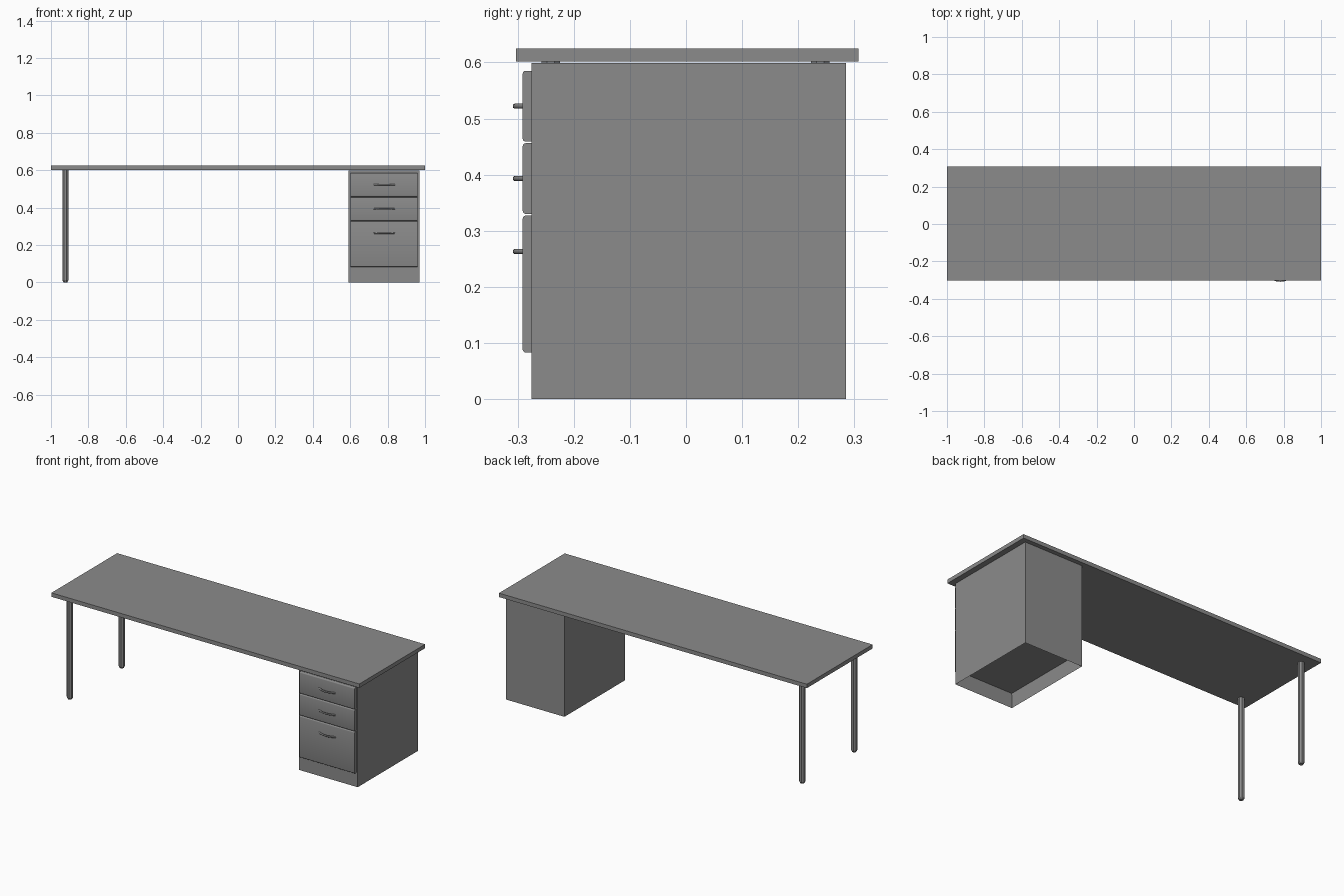
import bpy, bmesh, math
from mathutils import Vector

if "Cube" in bpy.data.objects:
    bpy.data.objects.remove(bpy.data.objects["Cube"], do_unlink=True)

GREY = (0.26, 0.26, 0.26, 1)
mat = bpy.data.materials.new("mid grey")
mat.use_nodes = True
mat.diffuse_color = GREY
mat.node_tree.nodes["Principled BSDF"].inputs["Base Color"].default_value = GREY


def finish(name, bm, smooth=False):
    bmesh.ops.recalc_face_normals(bm, faces=bm.faces[:])
    mesh = bpy.data.meshes.new(name)
    bm.to_mesh(mesh)
    bm.free()
    mesh.materials.append(mat)
    obj = bpy.data.objects.new(name, mesh)
    bpy.context.collection.objects.link(obj)
    if smooth:
        bpy.ops.object.select_all(action="DESELECT")
        obj.select_set(True)
        bpy.context.view_layer.objects.active = obj
        bpy.ops.object.shade_smooth_by_angle(angle=math.radians(40))
    return obj


def box(lo, hi):
    lo, hi = Vector(lo), Vector(hi)
    bm = bmesh.new()
    bmesh.ops.create_cube(bm, size=1)
    bmesh.ops.scale(bm, vec=hi - lo, verts=bm.verts)
    bmesh.ops.translate(bm, vec=(lo + hi) / 2, verts=bm.verts)
    return bm


def loft(rings):
    """Skin a list of matching closed rings and cap both ends."""
    bm = bmesh.new()
    rows = [[bm.verts.new(p) for p in ring] for ring in rings]
    n = len(rows[0])
    for a, b in zip(rows, rows[1:]):
        for i in range(n):
            j = (i + 1) % n
            bm.faces.new((a[i], a[j], b[j], b[i]))
    bm.faces.new(rows[0])
    bm.faces.new(rows[-1])
    return bm


# Desk top
finish("desk_top", box((-1, -0.303, 0.602), (1, 0.307, 0.625)))

# Cabinet, hollowed from below to leave a plinth
bm = box((0.59, -0.275, 0), (0.97, 0.285, 0.599))
bottom = min(bm.faces, key=lambda f: f.calc_center_median().z)
bmesh.ops.inset_region(bm, faces=[bottom], thickness=0.012)
bmesh.ops.translate(bm, vec=(0, 0, 0.08), verts=bottom.verts)
finish("cabinet", bm)


# Drawer fronts with rounded long edges
def drawer(name, z0, z1):
    r, front, back = 0.005, -0.291, -0.275
    profile = [(back, z0)]
    for cz, start in ((z0 + r, -90), (z1 - r, 0)):
        for k in range(4):
            a = math.radians(start + 30 * k)
            profile.append((front + r - r * math.cos(a), cz + r * math.sin(a)))
    profile.append((back, z1))
    finish(name, loft([[(x, y, z) for y, z in profile] for x in (0.602, 0.961)]), True)


# Bowed round handles
def handle(name, z, r=0.0048, half=0.057):
    rings = []
    for i in range(13):
        t = -1 + i / 6
        x, y = 0.782 + half * t, -0.304 + 0.018 * t * t
        normal = Vector((0.036 * t, -half, 0)).normalized()
        rings.append([Vector((x, y, z)) + r * (math.cos(a) * normal + math.sin(a) * Vector((0, 0, 1)))
                      for a in (math.tau * k / 10 for k in range(10))])
    finish(name, loft(rings), True)


for level, z0, z1, hz in (("lower", 0.083, 0.327, 0.263),
                          ("middle", 0.33, 0.456, 0.393),
                          ("upper", 0.459, 0.585, 0.522)):
    drawer(level + "_drawer", z0, z1)
    handle(level + "_handle", hz)


# Eight-sided legs with tapered feet
def octagon(cx, cy, z, apothem):
    r = apothem / math.cos(math.pi / 8)
    return [(cx + r * math.cos(a), cy + r * math.sin(a), z)
            for a in (math.tau * (k + 0.5) / 8 for k in range(8))]


for side, y in (("front", -0.241), ("back", 0.239)):
    finish(side + "_leg", loft([octagon(-0.923, y, z, w) for z, w in
                                ((0, 0.011), (0.012, 0.0165), (0.602, 0.0165))]))
